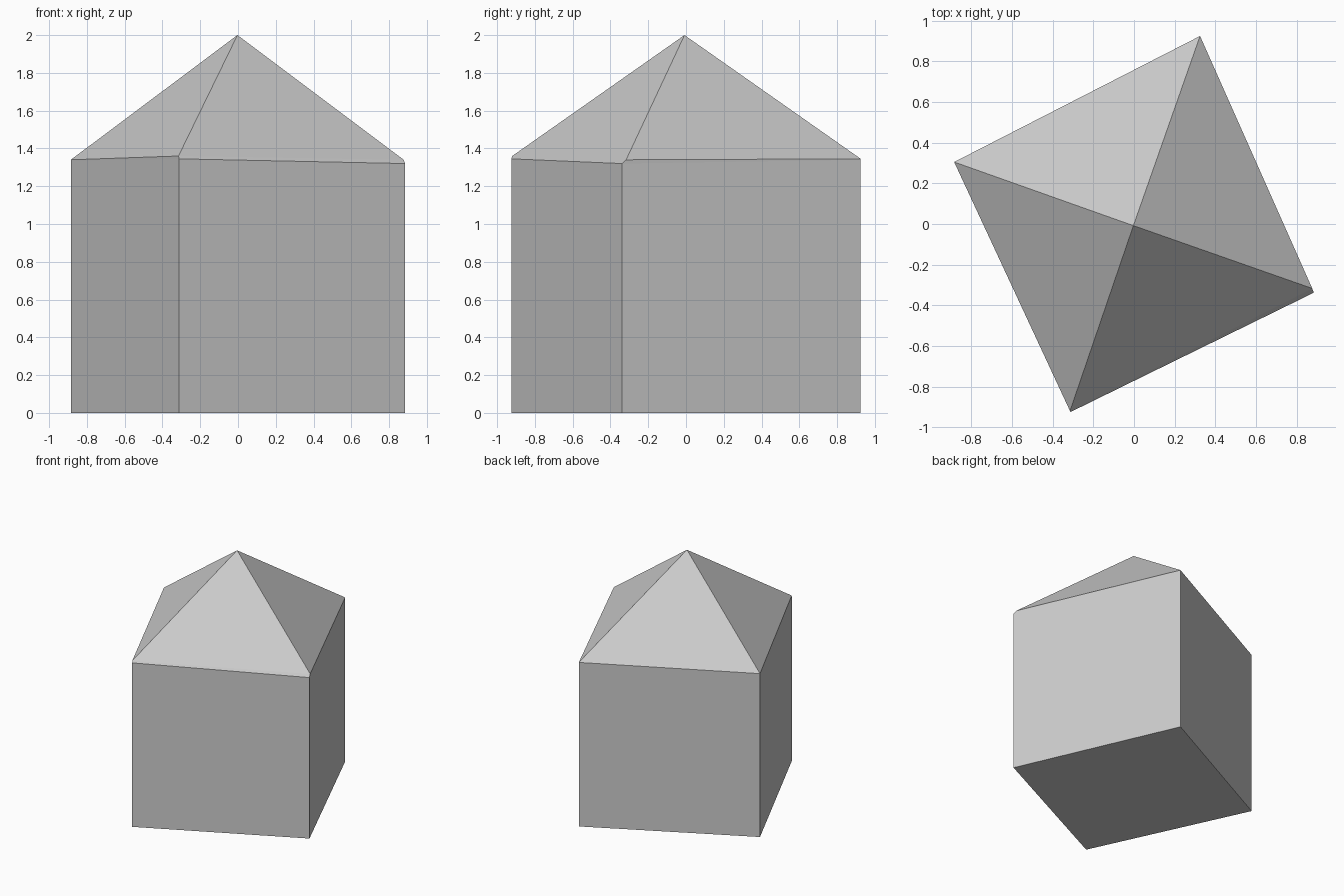
import bpy
import bmesh

cube = bpy.data.objects.get("Cube")
if cube:
    bpy.data.objects.remove(cube, do_unlink=True)

grey = bpy.data.materials.new("light grey")
grey.use_nodes = True
colour = (0.6, 0.6, 0.6, 1)
grey.diffuse_color = colour
grey.node_tree.nodes["Principled BSDF"].inputs["Base Color"].default_value = colour

# Turned square plan: left, front, right and back corners
plan = [(-0.885, 0.305), (-0.312, -0.925), (0.885, -0.338), (0.325, 0.925)]
wall_tops = [1.335, 1.345, 1.32, 1.34]
eaves = [(-0.885, 0.305, 1.34), (-0.315, -0.92, 1.36),
         (0.877, -0.317, 1.34), (0.325, 0.925, 1.345)]
apex = (-0.003, -0.008, 2)


def ring(bm, points):
    return [bm.verts.new(p) for p in points]


def bridge(bm, low, high):
    for i in range(len(low)):
        j = (i + 1) % len(low)
        bm.faces.new((low[i], low[j], high[j], high[i]))


def finish(bm, name):
    bmesh.ops.recalc_face_normals(bm, faces=bm.faces)
    mesh = bpy.data.meshes.new(name)
    bm.to_mesh(mesh)
    bm.free()
    mesh.materials.append(grey)
    obj = bpy.data.objects.new(name, mesh)
    bpy.context.collection.objects.link(obj)


# Square walls with a floor
bm = bmesh.new()
base = ring(bm, [(x, y, 0) for x, y in plan])
top = ring(bm, [(x, y, z) for (x, y), z in zip(plan, wall_tops)])
bridge(bm, base, top)
bm.faces.new(base[::-1])
finish(bm, "walls")

# Pyramid roof with a narrow eave band that meets the walls
bm = bmesh.new()
lower = ring(bm, [(x, y, z) for (x, y), z in zip(plan, wall_tops)])
upper = ring(bm, eaves)
bridge(bm, lower, upper)
peak = bm.verts.new(apex)
for i in range(len(upper)):
    bm.faces.new((upper[i], upper[(i + 1) % len(upper)], peak))
finish(bm, "roof")
